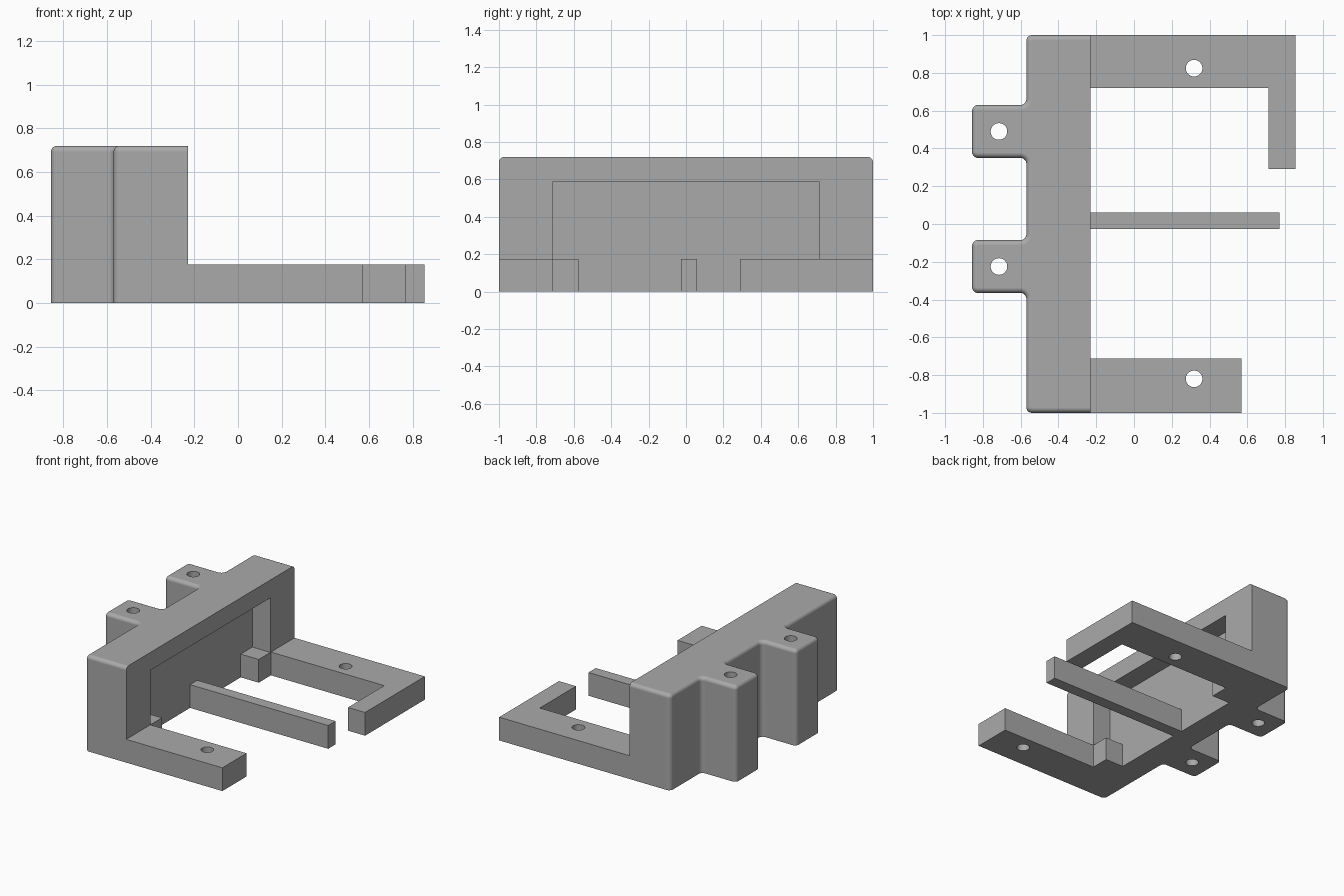
import bpy, bmesh
from mathutils import Vector

cube = bpy.data.objects.get("Cube")
if cube:
    bpy.data.objects.remove(cube, do_unlink=True)

GREY = (0.4, 0.4, 0.4, 1)
grey = bpy.data.materials.new("plain grey")
grey.use_nodes = True
grey.diffuse_color = GREY
grey.node_tree.nodes["Principled BSDF"].inputs["Base Color"].default_value = GREY

HEIGHT, ARM_H = 0.72, 0.175
BACK, FACE, POCKET, LUG = -0.57, -0.23, -0.38, -0.857
ROUND = 0.03


def fillet(points, radius, steps=5):
    """Round every profile corner lying behind the flat face."""
    out = []
    for i, p in enumerate(points):
        p = Vector(p)
        if p.x > BACK + 0.01:
            out.append(p)
            continue
        a = p + (Vector(points[i - 1]) - p).normalized() * radius
        b = p + (Vector(points[(i + 1) % len(points)]) - p).normalized() * radius
        centre = a + b - p
        for s in range(steps + 1):
            t = s / steps
            out.append(centre + (a.lerp(b, t) - centre).normalized() * radius)
    return out


def prism(name, points, height, bottom=0.0, top_round=0.0):
    """Extrude a plan outline upward, optionally rounding the rear top rim."""
    bm = bmesh.new()
    base = bm.faces.new([bm.verts.new((p[0], p[1], bottom)) for p in points])
    ext = bmesh.ops.extrude_face_region(bm, geom=[base])
    tops = [v for v in ext["geom"] if isinstance(v, bmesh.types.BMVert)]
    bmesh.ops.translate(bm, verts=tops, vec=(0, 0, height))
    bmesh.ops.recalc_face_normals(bm, faces=bm.faces)
    if top_round:
        rim = [e for e in bm.edges
               if all(v.co.z > bottom + height - 0.001 for v in e.verts)
               and any(v.co.x < FACE - 0.01 for v in e.verts)]
        bmesh.ops.bevel(bm, geom=rim, offset=top_round, segments=5,
                        profile=0.5, affect='EDGES', clamp_overlap=False)
    mesh = bpy.data.meshes.new(name)
    bm.to_mesh(mesh)
    bm.free()
    ob = bpy.data.objects.new(name, mesh)
    bpy.context.collection.objects.link(ob)
    mesh.materials.append(grey)
    return ob


def rect(x0, x1, y0, y1):
    return [(x0, y0), (x1, y0), (x1, y1), (x0, y1)]


def activate(ob):
    bpy.ops.object.select_all(action='DESELECT')
    ob.select_set(True)
    bpy.context.view_layer.objects.active = ob


def cut(ob, cutter):
    cutter.hide_render = True
    mod = ob.modifiers.new("cut", 'BOOLEAN')
    mod.operation, mod.solver, mod.object = 'DIFFERENCE', 'EXACT', cutter
    activate(ob)
    bpy.ops.object.modifier_apply(modifier=mod.name)
    bpy.data.objects.remove(cutter, do_unlink=True)


def drill(ob, x, y):
    bpy.ops.mesh.primitive_cylinder_add(vertices=32, radius=0.044, depth=3,
                                        location=(x, y, 0))
    cut(ob, bpy.context.object)


def finish(ob):
    activate(ob)
    bpy.ops.object.shade_smooth_by_angle()
    mod = ob.modifiers.new("flat face normals", 'WEIGHTED_NORMAL')
    mod.keep_sharp = True


# Housing with two rear lugs, rounded behind and flat in front
outline = [(FACE, -1), (FACE, 1), (BACK, 1)]
for low, high in ((0.35, 0.63), (-0.365, -0.085)):
    outline += [(BACK, high), (LUG, high), (LUG, low), (BACK, low)]
outline.append((BACK, -1))
housing = prism("housing", fillet(outline, ROUND), HEIGHT, top_round=ROUND - 0.002)

# Pocket open to the face and the underside
cut(housing, prism("pocket_cutter", rect(POCKET, 0, -0.713, 0.713), 0.785, bottom=-0.2))
for y in (0.49, -0.225):
    drill(housing, -0.715, y)

# Side arms, the left one ending in a hook
right_arm = prism("right_arm", rect(FACE, 0.57, -1, -0.713), ARM_H)
left_arm = prism("left_arm", [(FACE, 0.72), (0.713, 0.72), (0.713, 0.29),
                              (0.855, 0.29), (0.855, 1), (FACE, 1)], ARM_H)
drill(right_arm, 0.318, -0.82)
drill(left_arm, 0.318, 0.825)

# Middle bar and the two corner blocks inside the pocket
parts = [housing, right_arm, left_arm,
         prism("middle_bar", rect(POCKET, 0.77, -0.027, 0.06), ARM_H),
         prism("left_corner_block", rect(POCKET, FACE, 0.575, 0.713), ARM_H),
         prism("right_corner_block", rect(POCKET, FACE, -0.713, -0.575), ARM_H)]
for part in parts:
    finish(part)
